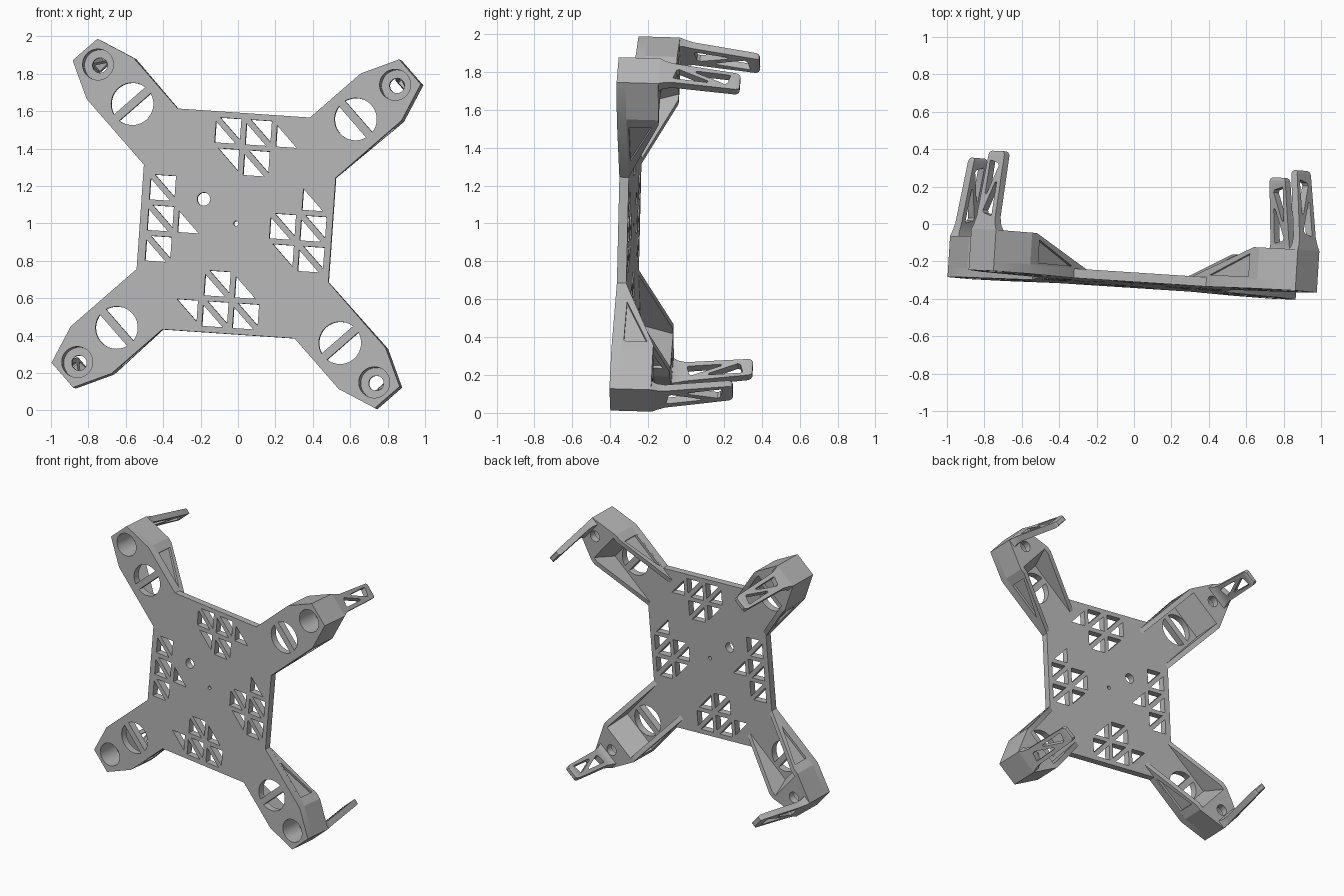
import bpy, bmesh, math
from mathutils import Vector, Matrix

cube = bpy.data.objects.get("Cube")
if cube:
    bpy.data.objects.remove(cube, do_unlink=True)

# One plain grey material
grey = bpy.data.materials.new("matte_grey")
grey.use_nodes = True
COLOUR = (0.46, 0.46, 0.46, 1)
grey.diffuse_color = COLOUR
grey.node_tree.nodes["Principled BSDF"].inputs["Base Color"].default_value = COLOUR

# Tilted frame: u right, v up, h from the front face towards the back
N = Vector((0.063, 1, -0.028)).normalized()
TURN = math.radians(-4)
U = Vector((math.cos(TURN), 0, math.sin(TURN)))
U = (U - N * U.dot(N)).normalized()
V = U.cross(N)
if V.z < 0:
    V = -V
ORIGIN = Vector((-0.01, -0.325, 1.0))


def placer(angle=0.0):
    """Map (along, across, height) of an arm at this angle to the scene."""
    c, s = math.cos(angle), math.sin(angle)
    along, across = U * c + V * s, V * c - U * s
    return lambda a, b, h: ORIGIN + along * a + across * b + N * h


def loft(name, rings):
    """Closed solid through rings of equal point count."""
    bm = bmesh.new()
    loops = [[bm.verts.new(p) for p in ring] for ring in rings]
    n = len(loops[0])
    for lo, hi in zip(loops, loops[1:]):
        for i in range(n):
            j = (i + 1) % n
            bm.faces.new((lo[i], lo[j], hi[j], hi[i]))
    bm.faces.new(loops[0][::-1])
    bm.faces.new(loops[-1])
    bmesh.ops.recalc_face_normals(bm, faces=bm.faces)
    me = bpy.data.meshes.new(name)
    bm.to_mesh(me)
    bm.free()
    me.materials.append(grey)
    ob = bpy.data.objects.new(name, me)
    bpy.context.collection.objects.link(ob)
    return ob


def plan(name, put, pts, h0, h1):
    """Outline seen along the height axis, extruded in height."""
    return loft(name, [[put(a, b, h) for a, b in pts] for h in (h0, h1)])


def side(name, put, pts, t0, t1):
    """Outline seen from the side of an arm, extruded across it."""
    return loft(name, [[put(a, t, h) for a, h in pts] for t in (t0, t1)])


def circle(x, y, r, n=40, start=0.0, sweep=math.tau):
    steps = n if sweep == math.tau else n + 1
    return [(x + r * math.cos(start + sweep * i / n),
             y + r * math.sin(start + sweep * i / n)) for i in range(steps)]


def activate(obs):
    bpy.ops.object.select_all(action='DESELECT')
    for ob in obs:
        ob.select_set(True)
    bpy.context.view_layer.objects.active = obs[0]


def cut(target, cutters):
    """Subtract separate cutters from the target and remove them."""
    activate(cutters)
    if len(cutters) > 1:
        bpy.ops.object.join()
    tool = cutters[0]
    mod = target.modifiers.new("cut", 'BOOLEAN')
    mod.operation, mod.solver, mod.object = 'DIFFERENCE', 'EXACT', tool
    activate([target])
    bpy.ops.object.modifier_apply(modifier=mod.name)
    bpy.data.objects.remove(tool, do_unlink=True)


FLOOR, TOP, LEG_END = 0.05, 0.22, 0.645
HALF, WALL = 0.167, 0.035
SHOULDER, TIP, TIP_HALF = 1.029, 1.234, 0.088
MOTOR, OPENING = 1.128, 0.848
ARMS = {"upper_left": 45, "upper_right": 135, "lower_right": 225, "lower_left": 315}
flat = placer()

# Base plate with four arms in one outline
outline = []
for deg in ARMS.values():
    a = math.radians(deg)
    arm = [(SHOULDER, -HALF), (TIP, -TIP_HALF), (TIP, TIP_HALF), (SHOULDER, HALF)]
    arm = [(r * math.cos(a) - t * math.sin(a), r * math.sin(a) + t * math.cos(a)) for r, t in arm]
    sx, sy = math.copysign(1, math.cos(a)), math.copysign(1, math.sin(a))
    roots = [(0.515 * sx, 0.28 * sy), (0.355 * sx, 0.592 * sy)]
    if sx * sy < 0:
        roots.reverse()
    outline += [roots[0]] + arm + [roots[1]]
plate = plan("base_plate", flat, outline, 0, FLOOR)

# Lattice: B = both triangles of a cell, L = lower left, U = upper right
LATTICE = {3: {-1: "B", 0: "B", 1: "L"}, 2: {-1: "U", 0: "B"},
           1: {-3: "B", 2: "L"}, 0: {-3: "B", -2: "L", 1: "B", 2: "B"},
           -1: {-3: "B", 1: "U", 2: "B"}, -2: {-1: "B", 0: "L"},
           -3: {-2: "U", -1: "B", 0: "B"}}
PITCH, CELL, SIDE = 0.164, 0.067, 0.112
holes = []
for row, cells in LATTICE.items():
    for col, kind in cells.items():
        x, y = (col + 0.5) * PITCH + 0.004, row * PITCH
        for letter, s in (("L", -1), ("U", 1)):
            if kind in ("B", letter):
                cx, cy = x + s * CELL, y + s * CELL
                tri = [(cx, cy), (cx - s * SIDE, cy), (cx, cy - s * SIDE)]
                holes.append(plan("hole", flat, tri, -0.1, 0.1))
for x, y, r in ((0, 0, 0.013), (-0.182, 0.118, 0.035)):
    holes.append(plan("hole", flat, circle(x, y, r), -0.1, 0.1))

# Arm openings: two half discs either side of a cross bar, and the motor bore
for deg in ARMS.values():
    put = placer(math.radians(deg))
    lean = math.asin(0.022 / 0.113)
    for start in (-math.pi / 2, math.pi / 2):
        half = circle(OPENING, 0, 0.113, 20, start + lean, math.pi - 2 * lean)
        holes.append(plan("hole", put, half, -0.1, 0.1))
    holes.append(plan("hole", put, circle(MOTOR, 0, 0.083), -0.1, 0.1))
cut(plate, holes)
parts = [plate]

for pos, deg in ARMS.items():
    put = placer(math.radians(deg))

    # Side walls with a sunk triangular panel
    wall_shape = [(0.565, FLOOR), (SHOULDER, FLOOR), (SHOULDER, TOP), (0.99, TOP)]
    panel = [(0.69, 0.062), (0.965, 0.062), (0.965, 0.185)]
    for label, s in (("a", 1), ("b", -1)):
        wall = side(f"{pos}_arm_wall_{label}", put, wall_shape, s * (HALF - WALL), s * HALF)
        cut(wall, [side("panel", put, panel, s * (HALF - 0.018), s * 0.25)])
        parts.append(wall)

    # Solid motor block with a stepped bore and a ramp down to the arm floor
    block = plan(f"{pos}_motor_block", put,
                 [(SHOULDER, -HALF), (TIP, -TIP_HALF), (TIP, TIP_HALF), (SHOULDER, HALF)],
                 FLOOR, TOP)
    cut(block, [plan("bore", put, circle(MOTOR, 0, 0.083), -0.1, 0.17)])
    cut(block, [plan("bore", put, circle(MOTOR, 0, 0.04), -0.1, 0.4)])
    ramp = side(f"{pos}_motor_ramp", put,
                [(0.965, FLOOR), (SHOULDER, FLOOR), (SHOULDER, TOP)],
                WALL - HALF, HALF - WALL)
    parts += [block, ramp]

    # Leg leaning inwards: (height, inner, outer, half width)
    sections = [(TOP, 1.172, TIP, TIP_HALF), (0.245, 1.180, 1.230, 0.077),
                (0.29, 1.178, 1.222, 0.066), (0.625, 1.126, 1.168, 0.056),
                (0.638, 1.128, 1.165, 0.050), (LEG_END, 1.132, 1.160, 0.040)]
    leg = loft(f"{pos}_leg", [[put(i, -w, h), put(o, -w, h), put(o, w, h), put(i, w, h)]
                              for h, i, o, w in sections])
    slots = []
    for s in (1, -1):
        tri = [(-0.15, -0.033), (-0.135, 0.022), (-0.12, 0.03), (-0.105, 0.024),
               (0.03, -0.022), (0.034, -0.03), (0.028, -0.034), (-0.14, -0.037)]
        slots.append(loft("slot", [[put(r, s * t, 0.445 + s * h) for h, t in tri]
                                   for r in (1.05, 1.3)]))
    cut(leg, slots)
    parts.append(leg)

# Smooth the round bores and fillets, keep the edges sharp
activate(parts)
bpy.ops.object.shade_smooth_by_angle(angle=math.radians(25))
